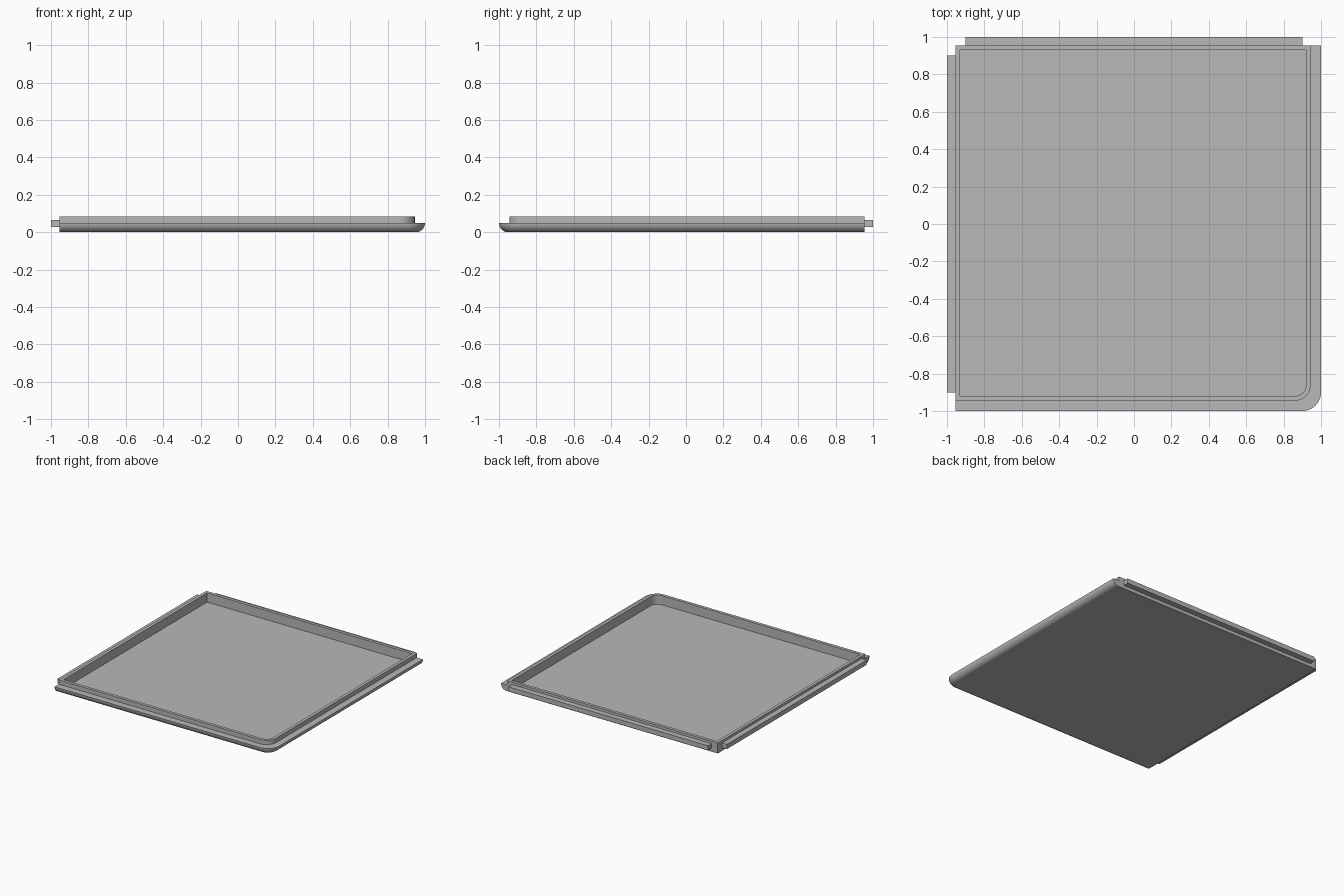
import bpy, bmesh
from math import cos, sin, pi

cube = bpy.data.objects.get("Cube")
if cube:
    bpy.data.objects.remove(cube, do_unlink=True)

grey = bpy.data.materials.new("plain grey")
grey.use_nodes = True
colour = (0.48, 0.48, 0.48, 1)
grey.diffuse_color = colour
grey.node_tree.nodes["Principled BSDF"].inputs["Base Color"].default_value = colour

BACK = 0.955      # square edges at the left and back
STEP = 0.05       # height of the outer ledge
RIM = 0.085       # top of the lip
FLOOR = 0.01


def add_object(name, bm):
    bmesh.ops.recalc_face_normals(bm, faces=bm.faces)
    mesh = bpy.data.meshes.new(name)
    bm.to_mesh(mesh)
    bm.free()
    mesh.materials.append(grey)
    obj = bpy.data.objects.new(name, mesh)
    bpy.context.collection.objects.link(obj)
    return obj


def ring(bm, edge, back, radius, z, steps=10):
    """Square outline with one rounded corner at front left."""
    points = [(edge, back), (-back, back), (-back, -edge)]
    c = edge - radius
    for i in range(steps + 1):
        a = pi / 2 * i / steps
        points.append((c + radius * sin(a), -c - radius * cos(a)))
    return [bm.verts.new((x, y, z)) for x, y in points]


# Tray: rounded underside, ledge, lip and recessed floor
bm = bmesh.new()
rings = []
for i in range(9):
    a = pi / 2 * i / 8
    inset = STEP * (1 - sin(a))
    rings.append(ring(bm, 1 - inset, BACK, 0.1 - inset, STEP * (1 - cos(a))))
rings.append(ring(bm, 0.945, BACK, 0.085, STEP))
rings.append(ring(bm, 0.945, BACK, 0.085, RIM))
rings.append(ring(bm, 0.92, 0.93, 0.06, RIM))
rings.append(ring(bm, 0.92, 0.93, 0.06, FLOOR))
for low, high in zip(rings, rings[1:]):
    for i in range(len(low)):
        j = (i + 1) % len(low)
        # the ledge shares its square back and left edges with the lip
        quad = [low[i], low[j], high[j], high[i]]
        bm.faces.new(quad)
bm.faces.new(rings[0])
bm.faces.new(rings[-1])
bmesh.ops.remove_doubles(bm, verts=bm.verts, dist=0.00001)
tray = add_object("tray", bm)

bpy.ops.object.select_all(action='DESELECT')
tray.select_set(True)
bpy.context.view_layer.objects.active = tray
bpy.ops.object.shade_smooth_by_angle(angle=0.52)
for face in tray.data.polygons:
    if abs(face.normal.z) > 0.999:
        face.use_smooth = False
weighted = tray.modifiers.new("even shading", 'WEIGHTED_NORMAL')
weighted.keep_sharp = True


# Joining tongues on the two square sides
def box(name, low, high):
    bm = bmesh.new()
    bmesh.ops.create_cube(bm, size=1)
    for v in bm.verts:
        v.co = [(a + b) / 2 + c * (b - a) for a, b, c in zip(low, high, v.co)]
    return add_object(name, bm)


box("right_tongue", (-1, -0.9, 0.027), (-BACK, 0.9, 0.065))
box("back_tongue", (-0.9, BACK, 0.027), (0.9, 1, 0.065))
